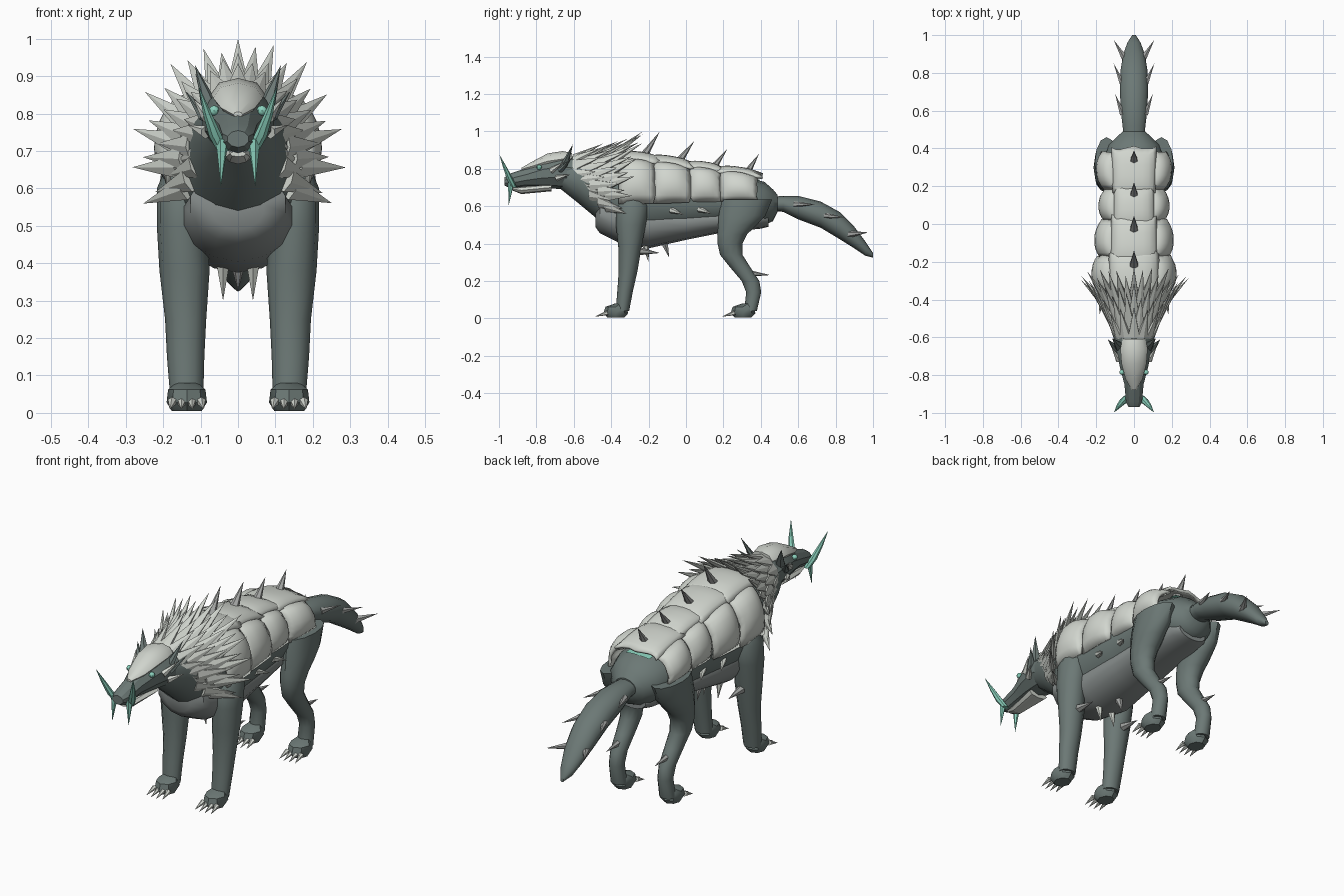
import bpy, bmesh, math, random
from mathutils import Vector, Matrix

random.seed(4)
cube = bpy.data.objects.get("Cube")
if cube:
    bpy.data.objects.remove(cube, do_unlink=True)


def material(name, rgb):
    m = bpy.data.materials.new(name)
    m.use_nodes = True
    m.diffuse_color = (*rgb, 1)
    bsdf = m.node_tree.nodes["Principled BSDF"]
    bsdf.inputs["Base Color"].default_value = (*rgb, 1)
    bsdf.inputs["Roughness"].default_value = 0.8
    return m


HIDE = material("dark hide", (0.15, 0.19, 0.18))
BELLY = material("belly grey", (0.24, 0.265, 0.26))
BONE = material("pale bone", (0.64, 0.67, 0.62))
THORN = material("grey thorn", (0.36, 0.37, 0.36))
TEAL = material("teal tusk", (0.26, 0.64, 0.51))


def finish(name, bm, mat, smooth=40):
    bmesh.ops.recalc_face_normals(bm, faces=bm.faces)
    me = bpy.data.meshes.new(name)
    bm.to_mesh(me)
    bm.free()
    ob = bpy.data.objects.new(name, me)
    bpy.context.collection.objects.link(ob)
    me.materials.append(mat)
    if smooth:
        bpy.ops.object.select_all(action="DESELECT")
        bpy.context.view_layer.objects.active = ob
        ob.select_set(True)
        bpy.ops.object.shade_smooth_by_angle(angle=math.radians(smooth))
    return ob


def skin(bm, rings):
    """Join rings of points into a closed tube."""
    vs = [[bm.verts.new(p) for p in r] for r in rings]
    n = len(vs[0])
    for a, b in zip(vs, vs[1:]):
        for i in range(n):
            j = (i + 1) % n
            bm.faces.new((a[i], a[j], b[j], b[i]))
    bm.faces.new(vs[0])
    bm.faces.new(vs[-1])


def turn(n):
    return [(math.sin(2 * math.pi * i / n), math.cos(2 * math.pi * i / n)) for i in range(n)]


def long_loft(name, stations, mat, n=14, smooth=40):
    """Stations along y: (y, bottom, top, half width)."""
    bm = bmesh.new()
    skin(bm, [[(w * s, y, (lo + hi) / 2 + (hi - lo) / 2 * c) for s, c in turn(n)]
              for y, lo, hi, w in stations])
    return finish(name, bm, mat, smooth)


def limb(name, side, stations, mat, n=12):
    """Stations down z: (z, y, depth radius, x, width radius)."""
    bm = bmesh.new()
    skin(bm, [[(side * (x + rx * s), y + ry * c, z) for s, c in turn(n)]
              for z, y, ry, x, rx in stations])
    return finish(name, bm, mat)


def add_spike(bm, base, tip, r, flat=1.0, out=(0, 0, 1)):
    """Cone from base to tip, thinned along the out direction."""
    base, tip = Vector(base), Vector(tip)
    d = (tip - base).normalized()
    t = d.cross(Vector(out)).normalized()
    u = t.cross(d)
    ring = [bm.verts.new(base + t * r * s + u * r * flat * c) for s, c in turn(6)]
    top = bm.verts.new(tip)
    for i in range(6):
        bm.faces.new((ring[i], ring[(i + 1) % 6], top))
    bm.faces.new(ring)


def spike_pairs(name, items, mat, **kw):
    """Each item (base, tip, radius) is made on both sides."""
    bm = bmesh.new()
    for base, tip, r in items:
        for s in (1, -1):
            add_spike(bm, (s * base[0], *base[1:]), (s * tip[0], *tip[1:]), r, **kw)
    return finish(name, bm, mat, 0)


# Trunk, belly and tail
long_loft("body", [(-.68, .70, .86, .08), (-.58, .62, .87, .12), (-.46, .52, .86, .145),
                   (-.36, .46, .85, .17), (-.2, .43, .85, .18), (0, .46, .80, .165),
                   (.2, .49, .77, .155), (.34, .50, .75, .165), (.42, .50, .73, .135),
                   (.465, .52, .69, .09), (.49, .57, .66, .06)], HIDE)
long_loft("belly", [(-.485, .49, .60, .07), (-.46, .455, .66, .13), (-.36, .405, .64, .15),
                    (-.2, .375, .62, .152), (0, .42, .60, .142), (.2, .46, .60, .13),
                    (.40, .48, .60, .11), (.44, .49, .57, .08)], BELLY, 14, 50)
long_loft("tail", [(.44, .575, .65, .055), (.52, .57, .655, .062), (.6, .53, .655, .072),
                   (.72, .485, .625, .077), (.82, .425, .57, .072), (.9, .375, .49, .058),
                   (.96, .335, .41, .036), (1, .325, .35, .01)], HIDE)

# Head, jaw and face plate
long_loft("head", [(-.97, .71, .755, .03), (-.94, .695, .775, .045), (-.85, .705, .805, .053),
                   (-.76, .70, .85, .078), (-.66, .69, .875, .1), (-.58, .69, .86, .1)], HIDE, 10, 25)
long_loft("lower_jaw", [(-.93, .685, .70, .022), (-.88, .665, .705, .032),
                        (-.72, .68, .72, .055)], BONE, 8, 25)
long_loft("face_plate", [(-.88, .79, .805, .012), (-.82, .79, .84, .045), (-.74, .80, .882, .066),
                         (-.66, .81, .895, .072), (-.61, .82, .885, .06)], BONE, 8, 40)
bm = bmesh.new()
for s in (1, -1):
    bmesh.ops.create_uvsphere(bm, u_segments=8, v_segments=6, radius=.014,
                              matrix=Matrix.Translation((s * .064, -.785, .808)))
finish("eyes", bm, TEAL)
spike_pairs("ears", [((.075, -.65, .82), (.115, -.605, .93), .028),
                     ((.085, -.67, .79), (.14, -.61, .86), .024)], HIDE, flat=.6)
spike_pairs("cheek_spikes", [((.08, -.72, .79), (.12, -.65, .84), .018),
                             ((.085, -.69, .75), (.135, -.62, .77), .018)], BONE)

# Tusks bend outward in sections
bm = bmesh.new()
for s in (1, -1):
    path = [((.04, -.92, .70), .016), ((.06, -.94, .74), .018), ((.082, -.965, .80), .012),
            ((.104, -.995, .87), .001)]
    skin(bm, [[(s * (c[0] + r * a), c[1] + r * b, c[2]) for a, b in turn(7)] for c, r in path])
finish("tusks", bm, TEAL)
spike_pairs("fangs", [((.042, -.935, .73), (.046, -.948, .605), .018)], TEAL)

# Legs, paws and claws
FRONT = [(.64, -.28, .06, .15, .05), (.60, -.285, .085, .15, .067), (.5, -.295, .08, .15, .067),
         (.38, -.30, .062, .143, .067), (.25, -.31, .05, .14, .055), (.15, -.325, .042, .14, .05),
         (.04, -.34, .036, .137, .044)]
HIND = [(.635, .325, .135, .145, .062), (.55, .30, .125, .148, .066), (.50, .275, .103, .147, .064),
        (.45, .247, .08, .145, .06), (.40, .235, .066, .143, .054), (.34, .242, .06, .14, .048),
        (.28, .285, .055, .138, .043), (.20, .345, .047, .137, .038), (.14, .362, .04, .137, .036),
        (.04, .345, .034, .137, .04)]
for side, word in ((1, "left"), (-1, "right")):
    for end, stations, y in (("front", FRONT, -.375), ("hind", HIND, .305)):
        limb(f"{word}_{end}_leg", side, stations, HIDE)
        limb(f"{word}_{end}_paw", side, [(.08, y + .025, .03, .137, .03), (.062, y, .056, .137, .05),
                                         (.028, y, .066, .137, .054), (.005, y, .045, .137, .04)], HIDE, 8)
for end, y in (("front", -.42), ("hind", .26)):
    spike_pairs(end + "_claws", [((.137 + k * .026, y, .03), (.137 + k * .03, y - .072 + abs(k) * .008, .01), .013)
                                 for k in (-1.5, -.5, .5, 1.5)], BONE)
spike_pairs("leg_spikes", [((.14, -.25, .36), (.14, -.14, .35), .022),
                           ((.137, .35, .24), (.137, .45, .232), .016)], THORN)

# Armour panels wrap over the back in four bands
def arch(y, a, w, h, lift):
    s, c = math.sin(a), math.cos(a)
    x = math.copysign(abs(s) ** .75, s) * (w + lift)
    return Vector((x, y, .65 + math.copysign(abs(c) ** .85, c) * (h + lift)))


def panel(bm, y0, y1, a0, a1, w0, w1, h0, h1, lift, bulge=.0, jag=.0):
    """Domed patch with an optional ragged rear edge."""
    steps = 8
    grid = []
    for i in range(steps + 1):
        u = i / steps
        row = []
        for j in range(steps + 1):
            v = j / steps
            dome = (1 - abs(2 * u - 1) ** 2.5) * (1 - (2 * v - 1) ** 4)
            a = math.radians(a0 + (a1 - a0) * v)
            y = y0 + (y1 - y0) * u + u ** 3 * random.uniform(-jag, jag)
            row.append(bm.verts.new(arch(y, a, w0 + (w1 - w0) * u,
                                         h0 + (h1 - h0) * u, lift + bulge * dome)))
        grid.append(row)
    for i in range(steps):
        for j in range(steps):
            bm.faces.new((grid[i][j], grid[i + 1][j], grid[i + 1][j + 1], grid[i][j + 1]))


BANDS = [(-.37, -.165, .185, .185, .215, .195), (-.185, .025, .175, .165, .20, .16),
         (.005, .19, .15, .145, .165, .135), (.175, .385, .155, .165, .14, .105)]
for k, (y0, y1, w0, w1, h0, h1) in enumerate(BANDS):
    bm = bmesh.new()
    panel(bm, y0 - .01, y1 + .015, -34, 34, w0, w1, h0, h1, .014, .018, .014)
    for sign in (1, -1):
        panel(bm, y0 + .012, y1 - .006, 26 * sign, 97 * sign, w0, w1, h0, h1, .002, .036, .006)
    ob = finish(f"back_armour_{k + 1}", bm, BONE)
    mod = ob.modifiers.new("thickness", "SOLIDIFY")
    mod.thickness = .014
    mod.offset = 0
# Glowing seam beneath the last armour band
bm = bmesh.new()
panel(bm, .35, .392, -20, 20, .155, .15, .10, .095, -.003)
finish("armour_seam", bm, TEAL)

# Thorns along the spine
bm = bmesh.new()
for y, z, ty, tz in ((-.245, .84, -.14, 1.0), (-.06, .81, .045, .95), (.12, .77, .22, .905), (.305, .745, .39, .88)):
    add_spike(bm, (0, y, z), (0, ty, tz), .034, flat=.8)
finish("spine_thorns", bm, THORN, 0)

# Mane: staggered rows of flat quills sweeping out and back, flaring wider low down
bm = bmesh.new()
ROWS = [(-.60, .765, .09, .095, 9, .06, .15), (-.555, .745, .105, .115, 10, .075, .18),
        (-.51, .72, .125, .14, 11, .09, .20), (-.465, .695, .145, .165, 12, .105, .21),
        (-.425, .68, .16, .18, 13, .125, .19)]
for y, zc, rx, rz, n, out, back in ROWS:
    for i in range(n):
        a = math.radians(-116 + 232 * i / (n - 1))
        s, c = math.sin(a), math.cos(a)
        m = random.uniform(.88, 1.1)
        base = Vector((rx * s, y, zc + rz * c))
        sweep = back * (.72 + .28 * c) * m
        tip = base + Vector((s * out * m, sweep, c * out * m + .012))
        add_spike(bm, base, tip, .036, flat=.5, out=(s, 0, c))
finish("mane_quills", bm, BONE, 0)

# Small thorns on chest, flanks and tail
spike_pairs("chest_thorns", [((.04, -.22, .42), (.04, -.20, .30), .024)], BONE)
bm = bmesh.new()
add_spike(bm, (0, -.12, .42), (0, -.09, .325), .025, out=(1, 0, 0))
finish("belly_thorn", bm, THORN, 0)
spike_pairs("flank_thorns", [((.155, -.08, .58), (.19, -.01, .555), .018),
                             ((.145, .07, .585), (.18, .14, .56), .018)], BONE)
spike_pairs("tail_thorns", [((.06, .58, .61), (.1, .69, .61), .017),
                            ((.06, .74, .55), (.108, .85, .54), .017),
                            ((.045, .87, .45), (.108, .975, .46), .02)], THORN)
